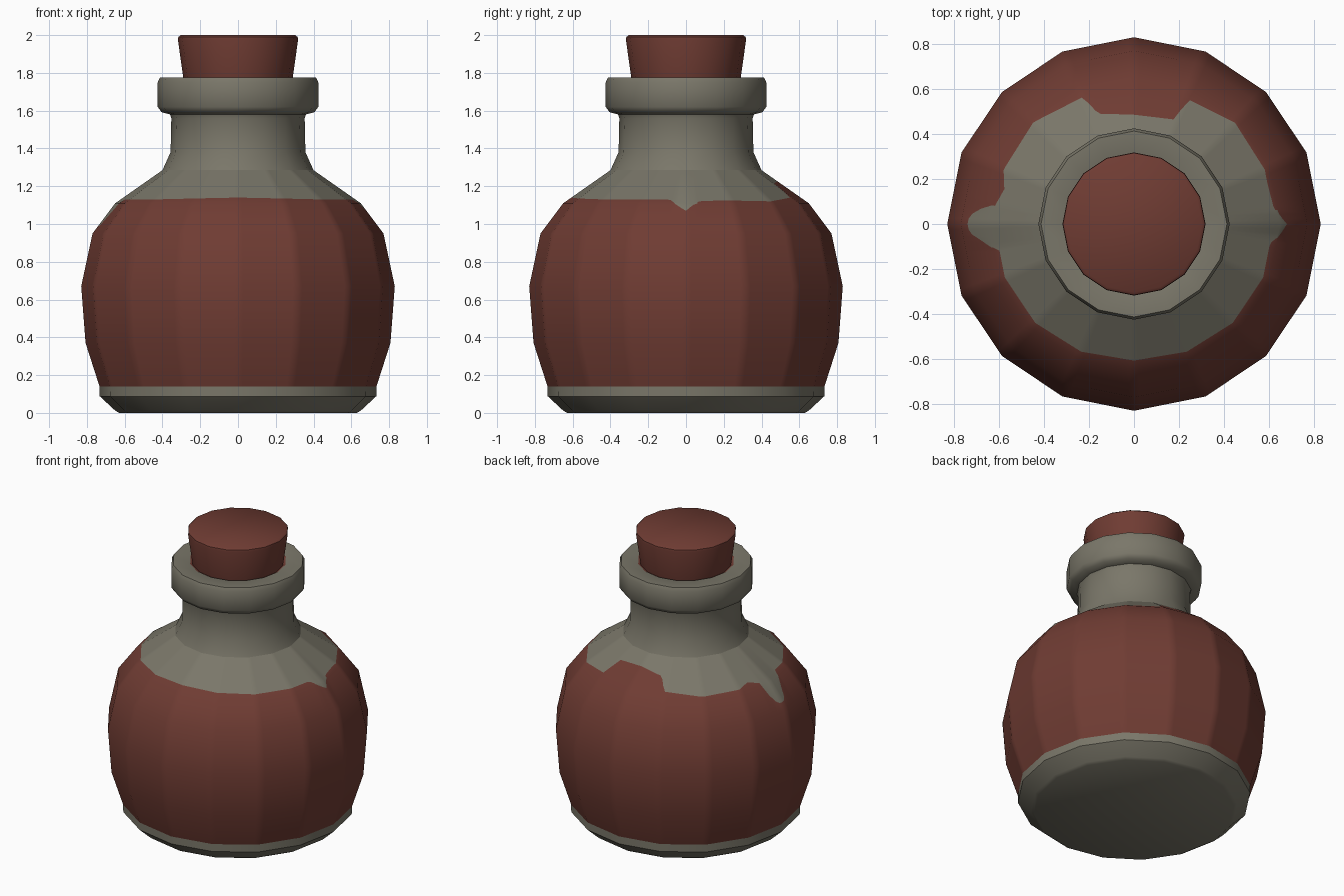
import bpy, bmesh, math
from math import cos, sin, radians, pi

if "Cube" in bpy.data.objects:
    bpy.data.objects.remove(bpy.data.objects["Cube"])

SIDES = 16


def material(name, rgb):
    m = bpy.data.materials.new(name)
    m.diffuse_color = (*rgb, 1)
    m.use_nodes = True
    m.node_tree.nodes["Principled BSDF"].inputs["Base Color"].default_value = m.diffuse_color
    return m


STONE = material("grey stoneware", (0.195, 0.184, 0.142))
RED = material("red brown glaze", (0.160, 0.045, 0.033))


def direction(j, sub):
    """Point on a unit 16-gon whose sides are split into sub columns."""
    side, k = divmod(j, sub)
    a, b, t = 2 * pi * side / SIDES, 2 * pi * (side + 1) / SIDES, k / sub
    return cos(a) * (1 - t) + cos(b) * t, sin(a) * (1 - t) + sin(b) * t


def lathe(name, profile_at, red_rule, sub=1, cap_bottom=False, cap_top=False):
    """Revolve a profile; profile_at(degrees) gives (radius, z) points."""
    bm = bmesh.new()
    cols = []
    for j in range(SIDES * sub):
        x, y = direction(j, sub)
        ang = math.degrees(math.atan2(y, x)) % 360
        cols.append([bm.verts.new((x * r, y * r, z)) for r, z in profile_at(ang)])
    for j, c in enumerate(cols):
        n = cols[(j + 1) % len(cols)]
        for i in range(len(c) - 1):
            f = bm.faces.new((c[i], n[i], n[i + 1], c[i + 1]))
            f.material_index = int(red_rule(i, f))
    if cap_bottom:
        f = bm.faces.new([c[0] for c in reversed(cols)])
        f.material_index = int(red_rule(0, f))
    if cap_top:
        f = bm.faces.new([c[-1] for c in cols])
        f.material_index = int(red_rule(len(cols[0]) - 2, f))
    me = bpy.data.meshes.new(name)
    bm.to_mesh(me)
    bm.free()
    me.materials.append(STONE)
    me.materials.append(RED)
    ob = bpy.data.objects.new(name, me)
    bpy.context.collection.objects.link(ob)
    bpy.ops.object.select_all(action='DESELECT')
    ob.select_set(True)
    bpy.context.view_layer.objects.active = ob
    bpy.ops.object.shade_smooth_by_angle(angle=radians(40))
    return ob


# Height of the glaze edge around the shoulder: angle, z
EDGE = [(0, 1.07), (2, 1.09), (6, 1.12), (18, 1.125), (45, 1.12), (66, 1.14),
        (69, 1.215), (90, 1.225), (108, 1.2), (112, 1.14), (134, 1.12),
        (157, 1.125), (165, 1.14), (173, 1.12), (175, 1.02), (178, 0.99),
        (183, 0.99), (186, 1.05), (191, 1.13), (225, 1.13), (270, 1.14),
        (315, 1.13), (352, 1.13), (357, 1.09), (360, 1.07)]


def edge_height(a):
    for (a0, z0), (a1, z1) in zip(EDGE, EDGE[1:]):
        if a0 <= a <= a1:
            return z0 + (z1 - z0) * (a - a0) / (a1 - a0)
    return EDGE[0][1]


BELLY, BEND, NECK = (0.77, 0.95), (0.65, 1.11), (0.40, 1.285)


def on_line(p, q, z):
    return p[0] + (q[0] - p[0]) * (z - p[1]) / (q[1] - p[1]), z


def body_profile(a):
    z = edge_height(a)
    if abs(z - BEND[1]) < 0.002:
        z = BEND[1] + 0.002
    if z < BEND[1]:
        mid = [on_line(BELLY, BEND, z), BEND]
    else:
        mid = [BEND, on_line(BEND, NECK, z)]
    return [(0.733, 0.14), (0.807, 0.37), (0.83, 0.67), BELLY, *mid, NECK]


def body_red(i, f):
    if i == 4:  # strip between the bend and the glaze edge
        c = f.calc_center_median()
        return edge_height(math.degrees(math.atan2(c.y, c.x)) % 360) > BEND[1]
    return i < 4


# Rounded, glazed body
lathe("body", body_profile, body_red, sub=12)

# Bare foot of the jar
foot = [(0.63, 0.0), (0.65, 0.012), (0.732, 0.088), (0.733, 0.14)]
lathe("foot", lambda a: foot, lambda i, f: False, cap_bottom=True)

# Neck and thick lip, with a red stain where the stopper sits
neck = [NECK, (0.357, 1.38), (0.353, 1.56), (0.36, 1.58), (0.405, 1.592),
        (0.425, 1.62), (0.425, 1.75), (0.413, 1.775), (0.305, 1.775), (0.285, 1.765),
        (0.28, 1.70)]
lathe("neck_and_lip", lambda a: neck, lambda i, f: i >= 8)

# Tapered stopper
stopper = [(0.275, 1.70), (0.29, 1.775), (0.318, 1.975), (0.316, 1.99), (0.303, 2.0)]
lathe("stopper", lambda a: stopper, lambda i, f: True, cap_bottom=True, cap_top=True)
